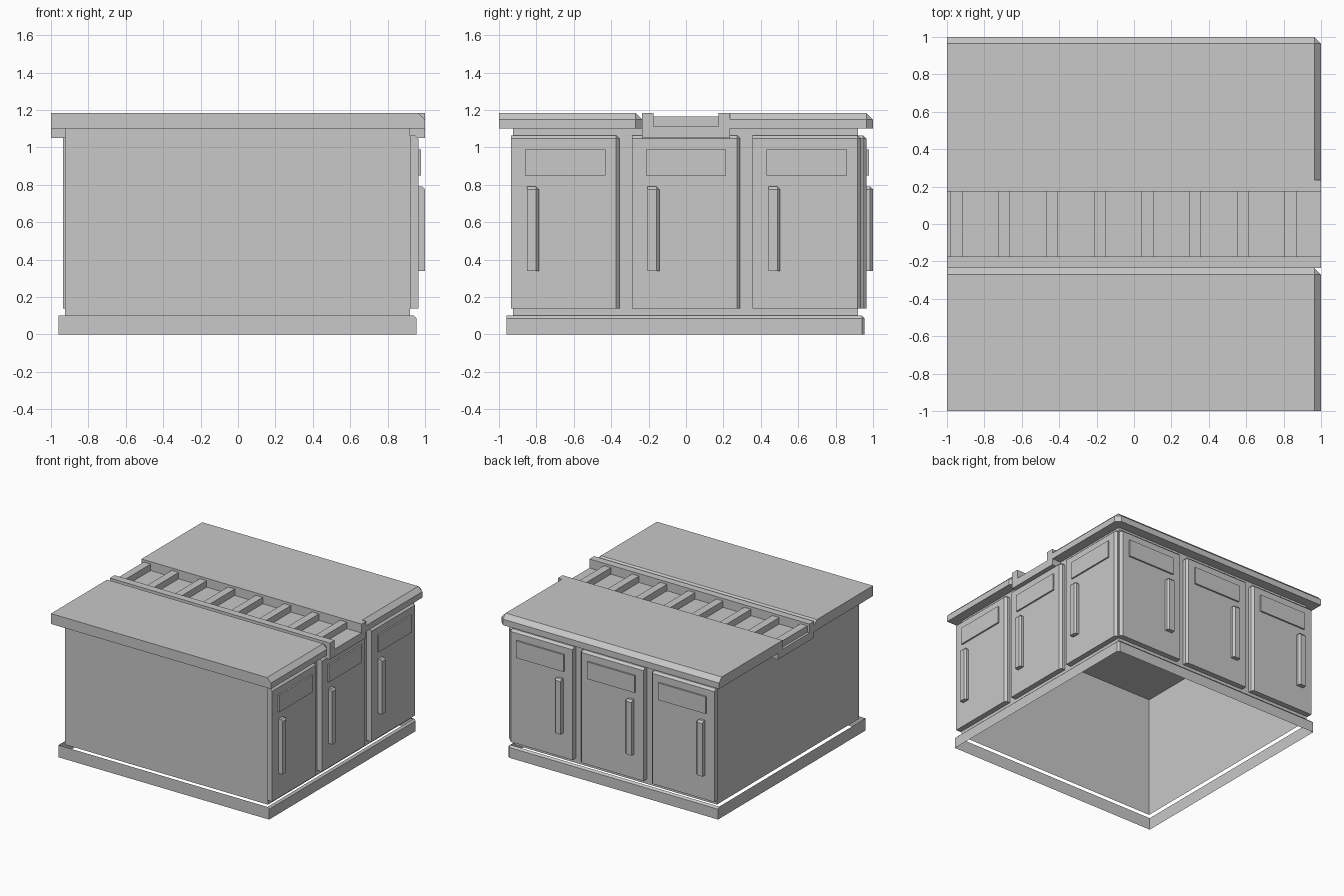
import bpy, bmesh
from mathutils import Vector

if "Cube" in bpy.data.objects:
    bpy.data.objects.remove(bpy.data.objects["Cube"])

gray = bpy.data.materials.new("plain_gray")
gray.diffuse_color = (0.58, 0.58, 0.58, 1)
gray.use_nodes = True
gray.node_tree.nodes["Principled BSDF"].inputs["Base Color"].default_value = gray.diffuse_color


def finish(name, bm):
    bmesh.ops.recalc_face_normals(bm, faces=bm.faces[:])
    me = bpy.data.meshes.new(name)
    bm.to_mesh(me)
    bm.free()
    me.materials.append(gray)
    ob = bpy.data.objects.new(name, me)
    bpy.context.collection.objects.link(ob)
    return ob


def block(name, lo, hi, bevel=0.0, open_dirs=()):
    """Box from lo to hi; bevel cuts the three edges at its +x +y +z corner,
    open_dirs lists vertical directions whose flat face is left out."""
    bm = bmesh.new()
    bmesh.ops.create_cube(bm, size=1)
    lo, hi = Vector(lo), Vector(hi)
    for v in bm.verts:
        v.co = Vector([lo[i] + (v.co[i] + 0.5) * (hi[i] - lo[i]) for i in range(3)])
    if bevel:
        corner = max(bm.verts, key=lambda v: sum(v.co))
        bmesh.ops.bevel(bm, geom=list(corner.link_edges), offset=bevel,
                        segments=1, affect='EDGES')
    bm.normal_update()
    gone = [f for f in bm.faces for d in open_dirs if f.normal.z * d > 0.99]
    if gone:
        bmesh.ops.delete(bm, geom=gone, context='FACES')
    return finish(name, bm)


def facing(name, side, a, depth, z, bevel=0.0):
    """Block on the right side, or mirrored over the diagonal onto the back."""
    lo, hi = (depth[0], a[0], z[0]), (depth[1], a[1], z[1])
    if side == "back":
        lo, hi = (lo[1], lo[0], lo[2]), (hi[1], hi[0], hi[2])
    block(side + "_" + name, lo, hi, bevel)


# Open plinth skirt and bottomless cabinet body
block("plinth", (-0.96, -0.96, 0), (0.955, 0.955, 0.1), 0.015, (1, -1))
block("cabinet_body", (-0.925, -0.925, 0.1), (0.92, 0.92, 1.1), 0, (-1,))

# Two countertop slabs
block("front_countertop", (-1, -1, 1.1), (1, -0.235, 1.185), 0.036)
block("back_countertop", (-1, 0.235, 1.1), (1, 1, 1.185), 0.036)

# U-shaped channel between the slabs
bm = bmesh.new()
profile = [(-0.235, 1.05), (0.235, 1.05), (0.235, 1.185), (0.175, 1.185),
           (0.175, 1.112), (-0.175, 1.112), (-0.175, 1.185), (-0.235, 1.185)]
face = bm.faces.new([bm.verts.new((-1, y, z)) for y, z in profile])
ext = bmesh.ops.extrude_face_region(bm, geom=[face])
bmesh.ops.translate(bm, vec=(2, 0, 0),
                    verts=[g for g in ext["geom"] if isinstance(g, bmesh.types.BMVert)])
finish("channel", bm)

# Cross bars in the channel
for i in range(8):
    x = -0.98 + i * 0.255
    block(f"channel_bar_{i + 1}", (x, -0.175, 1.11), (x + 0.063, 0.175, 1.165))

# Three doors with label plate and handle on the right and back sides
for side in ("right", "back"):
    for i in range(3):
        s = -0.935 + i * 0.645
        facing(f"door_{i + 1}", side, (s, s + 0.58), (0.92, 0.965), (0.14, 1.065), 0.018)
        facing(f"plate_{i + 1}", side, (s + 0.075, s + 0.505), (0.96, 0.978), (0.85, 0.99))
        facing(f"handle_{i + 1}", side, (s + 0.085, s + 0.148), (0.96, 1.0), (0.34, 0.79), 0.015)
